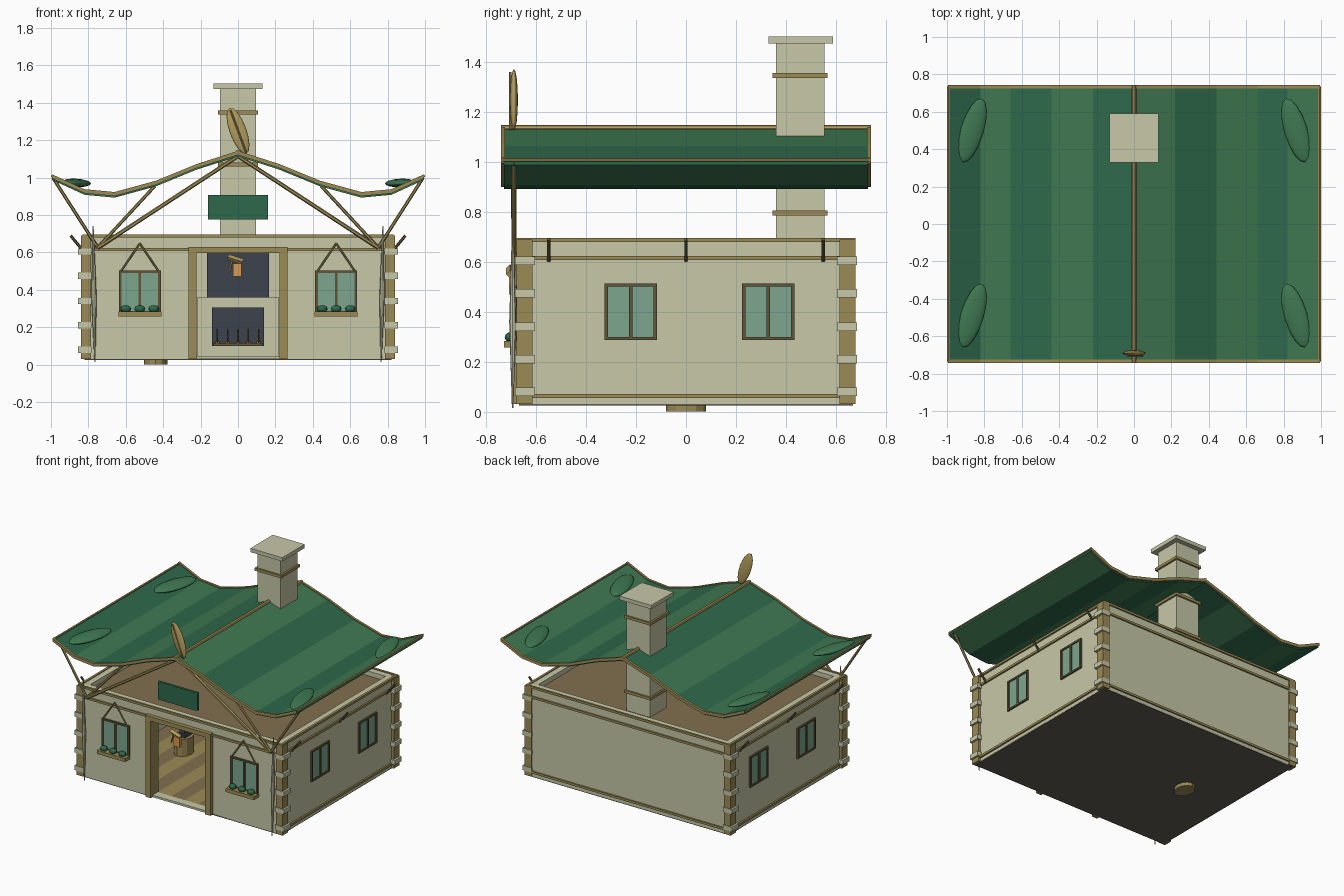
import bpy, bmesh
from math import radians
from mathutils import Vector

if "Cube" in bpy.data.objects:
    bpy.data.objects.remove(bpy.data.objects["Cube"])

def mat(name, r, g, b):
    m = bpy.data.materials.new(name)
    m.diffuse_color = (r, g, b, 1)
    m.use_nodes = True
    m.node_tree.nodes["Principled BSDF"].inputs["Base Color"].default_value = m.diffuse_color
    return m

PLASTER = mat("plaster", .57, .58, .39)
WOOD = mat("wood", .33, .26, .09)
DARK = mat("dark_wood", .12, .09, .04)
TAN = mat("tan", .45, .34, .11)
PLANK = mat("plank", .22, .16, .08)
GREEN = mat("roof_green", .027, .14, .07)
GREEN2 = mat("roof_light", .05, .19, .085)
GLASS = mat("glass", .2, .38, .27)
IRON = mat("iron", .045, .055, .075)
EMBER = mat("ember", .7, .32, .08)
STONE = mat("underside", .12, .11, .09)

def finish(name, bm, *mats):
    bmesh.ops.recalc_face_normals(bm, faces=bm.faces)
    me = bpy.data.meshes.new(name)
    bm.to_mesh(me)
    bm.free()
    ob = bpy.data.objects.new(name, me)
    bpy.context.collection.objects.link(ob)
    for m in mats:
        me.materials.append(m)
    return ob

def box(name, x0, x1, y0, y1, z0, z1, m):
    bm = bmesh.new()
    bmesh.ops.create_cube(bm, size=1)
    for v in bm.verts:
        v.co = ((x0 + x1) / 2 + v.co.x * (x1 - x0), (y0 + y1) / 2 + v.co.y * (y1 - y0),
                (z0 + z1) / 2 + v.co.z * (z1 - z0))
    return finish(name, bm, m)

def rod(name, a, b, r, m, r2=None, sides=6):
    a, b = Vector(a), Vector(b)
    bm = bmesh.new()
    bmesh.ops.create_cone(bm, cap_ends=True, segments=sides, radius1=r,
                          radius2=r if r2 is None else r2, depth=(b - a).length)
    ob = finish(name, bm, m)
    ob.location = (a + b) / 2
    ob.rotation_euler = (b - a).to_track_quat('Z', 'Y').to_euler()
    return ob

def ball(name, loc, scale, m, rot=(0, 0, 0), seg=16, rings=8):
    bm = bmesh.new()
    bmesh.ops.create_uvsphere(bm, u_segments=seg, v_segments=rings, radius=1)
    for f in bm.faces:
        f.smooth = True
    ob = finish(name, bm, m)
    ob.location, ob.scale, ob.rotation_euler = loc, scale, rot
    return ob

def strip(name, pts, y0, y1, t, *mats):
    """Sheet following an x,z profile, t thick, from y0 to y1; materials alternate."""
    bm = bmesh.new()
    rows = [[bm.verts.new((x, y, z + dz)) for x, z in pts]
            for y, dz in ((y0, 0), (y1, 0), (y1, -t), (y0, -t))]
    for i in range(len(pts) - 1):
        for k in range(4):
            p, q = rows[k], rows[(k + 1) % 4]
            f = bm.faces.new((p[i], p[i + 1], q[i + 1], q[i]))
            f.material_index = i % len(mats)
    for i in (0, -1):
        bm.faces.new([r[i] for r in rows])
    return finish(name, bm, *mats)

# walls with door opening, floor and ceiling
box("back_wall", -.82, .82, .62, .67, .03, .69, PLASTER)
for s in (-1, 1):
    box("side_wall", *sorted((s * .77, s * .82)), -.67, .67, .03, .69, PLASTER)
    box("front_wall", *sorted((s * .225, s * .82)), -.67, -.62, .03, .69, PLASTER)
box("wall_over_door", -.225, .225, -.67, -.62, .6, .69, PLASTER)
box("foundation", -.82, .82, -.67, .67, .025, .035, STONE)
box("ceiling", -.77, .77, -.62, .62, .635, .655, PLANK)
for i in range(14):
    x = -.77 + i * .11
    box("floor_plank", x, x + .11, -.62, .62, .035, .045, WOOD if i % 2 else PLANK)
box("threshold", -.225, .225, -.68, -.62, .03, .045, PLASTER)

# horizontal trim around the walls
for z in (.615, .688, .063):
    h = .008
    for s in (-1, 1):
        box("side_trim", *sorted((s * .815, s * .832)), -.68, .68, z - h, z + h, WOOD)
        if s == 1 or z > .1:
            box("end_trim", -.832, .832, *sorted((s * .665, s * .68)), z - h, z + h, WOOD)

# corner posts with stone blocks
for sx in (-1, 1):
    for sy in (-1, 1):
        box("corner_post", *sorted((sx * .785, sx * .84)), *sorted((sy * .615, sy * .68)), .03, .69, WOOD)
        for z in (.08, .21, .34, .475, .605):
            box("corner_block", *sorted((sx * .782, sx * .855)), *sorted((sy * .605, sy * .685)),
                z - .017, z + .017, PLASTER)

# curved roof with gable trim and ridge pole
half = [(0, 1.135), (.22, 1.065), (.44, .975), (.66, .915), (.82, .93), (.995, 1.01)]
prof = [(-x, z) for x, z in half[:0:-1]] + half
strip("roof", prof, -.73, .73, .022, GREEN, GREEN2)
for s in (-1, 1):
    strip("gable_trim", [(x, z + .008) for x, z in prof], *sorted((s * .725, s * .742)), .022, WOOD)
    rod("eave_trim", (s * .992, -.735, 1.008), (s * .992, .735, 1.008), .008, WOOD)
rod("ridge_pole", (0, -.742, 1.135), (0, .742, 1.135), .013, TAN, sides=8)

# leaf ornaments on roof and ridge
for sx in (-1, 1):
    for y in (-.49, .5):
        ball("roof_leaf", (sx * .865, y, .972), (.062, .178, .022), GREEN2, (0, -sx * radians(6), sx * radians(17)))
ball("ridge_leaf", (0, -.69, 1.25), (.045, .016, .13), TAN, (0, radians(-20), 0))
rod("ridge_leaf_vein", (-.04, -.705, 1.36), (.045, -.705, 1.13), .005, WOOD)

# chimney with bands and cap
box("chimney", -.095, .095, .36, .555, .36, 1.48, PLASTER)
box("chimney_cap", -.13, .13, .33, .59, 1.475, 1.503, PLASTER)
for z in (.797, 1.07, 1.348):
    box("chimney_band", -.108, .108, .347, .567, z - .01, z + .01, WOOD)

# door frame
for s in (-1, 1):
    box("door_post", *sorted((s * .222, s * .265)), -.7, -.61, .03, .63, WOOD)
    # braces and tapered poles at the front corners
    rod("eave_brace", (s * .75, -.69, .625), (s * .99, -.69, 1.0), .009, WOOD)
    rod("middle_brace", (s * .75, -.69, .625), (s * .445, -.69, .955), .009, WOOD)
    rod("ridge_brace", (s * .75, -.69, .625), (0, -.69, 1.115), .011, WOOD)
    rod("front_pole_top", (s * .77, -.695, .36), (s * .775, -.695, .74), .014, PLASTER, .003, 8)
    rod("front_pole_base", (s * .77, -.695, .36), (s * .765, -.695, .015), .014, PLASTER, .003, 8)
    for y in (-.55, 0, .55):
        rod("side_peg", (s * .825, y, .605), (s * .895, y, .69), .008, DARK)
box("door_header", -.265, .265, -.7, -.61, .598, .63, WOOD)
box("blank_sign", -.16, .16, -.702, -.685, .775, .908, GREEN)

# hanging lantern
rod("lantern_bracket", (-.055, -.705, .575), (.025, -.705, .55), .016, TAN, sides=4)
rod("lantern_hook", (-.03, -.705, .56), (-.05, -.705, .49), .006, TAN)
box("lantern", -.027, .02, -.71, -.685, .47, .54, EMBER)

def window(along_x, c, w, z0, z1, face, s):
    """Pane and frame on a wall at |face|, centred at c along the wall."""
    def part(name, a, b, lo, hi, d, m):
        out = sorted((s * (face - .01), s * (face + d)))
        box(name, *((a, b, *out) if along_x else (*out, a, b)), lo, hi, m)
    part("window_pane", c - w, c + w, z0, z1, .004, GLASS)
    for k in (-1, 0, 1):
        part("window_stile", c + k * w - .007, c + k * w + .007, z0, z1, .012, DARK)
    for z in (z0, z1):
        part("window_rail", c - w - .007, c + w + .007, z - .006, z + .006, .012, DARK)

# side windows, then front windows with flower boxes
for s in (-1, 1):
    for y in (-.222, .33):
        window(False, y, .098, .293, .508, .82, s)
    c = s * .525
    window(True, c, .105, .28, .497, .67, -1)
    box("flower_box", c - .115, c + .115, -.73, -.67, .257, .283, WOOD)
    for k in (-1, 0, 1):
        ball("shrub", (c + k * .075, -.705, .298), (.028, .022, .02), GREEN, seg=8, rings=6)
    for k in (-1, 1):
        rod("window_cord", (c + k * .1, -.685, .5), (c, -.685, .648), .005, WOOD)

# hearth, hood and coals inside
box("hearth", -.22, .22, .3, .62, .045, .36, PLASTER)
box("hearth_mouth", -.14, .14, .28, .31, .1, .305, IRON)
box("hood", -.165, .165, .26, .6, .36, .6, IRON)
box("coal_bed", -.13, .13, .25, .3, .1, .115, DARK)
for i in range(5):
    x = -.11 + i * .055
    rod("grate_bar", (x, .255, .1), (x, .255, .19), .005, DARK)
    ball("coal", (x, .27, .118), (.013, .013, .01), EMBER, seg=6, rings=4)

# stump and anvil
stump = rod("stump", (-.44, 0, 0), (-.44, 0, .17), .08, WOOD, sides=12)
stump.scale = (.78, 1, 1)
box("anvil_base", -.475, -.405, -.04, .04, .17, .19, IRON)
box("anvil_waist", -.46, -.42, -.025, .025, .19, .225, IRON)
box("anvil_top", -.51, -.37, -.035, .035, .225, .26, IRON)
rod("anvil_horn", (-.37, 0, .243), (-.28, 0, .25), .025, IRON, .004, 8)
